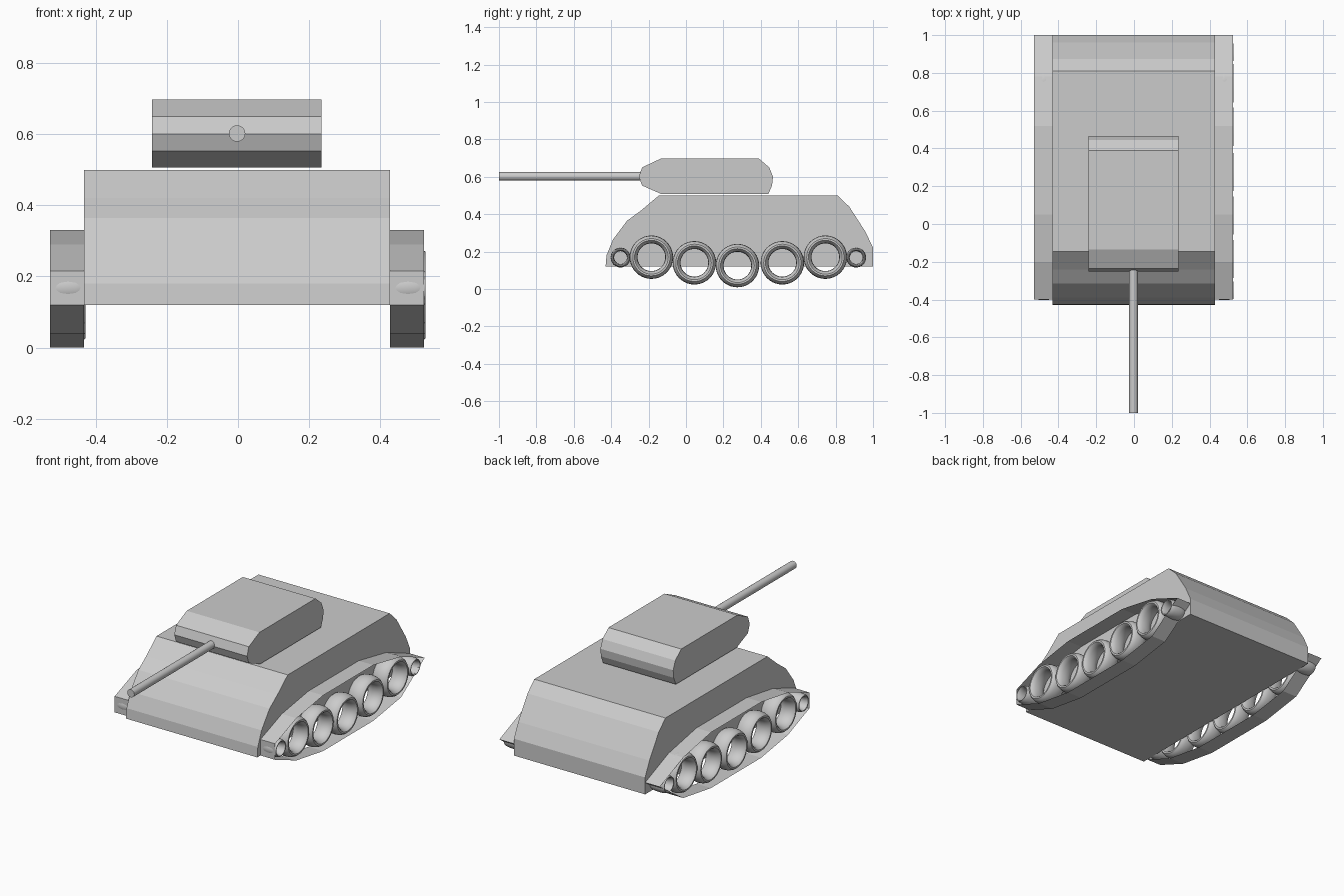
import bpy
import bmesh
import math
from mathutils import Matrix

cube = bpy.data.objects.get("Cube")
if cube:
    bpy.data.objects.remove(cube, do_unlink=True)

SHIFT = -0.0025  # slight sideways offset of the body


def make_object(name, bm):
    bmesh.ops.recalc_face_normals(bm, faces=bm.faces)
    mesh = bpy.data.meshes.new(name)
    bm.to_mesh(mesh)
    bm.free()
    obj = bpy.data.objects.new(name, mesh)
    bpy.context.collection.objects.link(obj)
    return obj


def extrude_profile(name, profile, x_min, x_max, capped=True):
    """Sweep a closed (y, z) outline along x."""
    bm = bmesh.new()
    near = [bm.verts.new((x_min, y, z)) for y, z in profile]
    far = [bm.verts.new((x_max, y, z)) for y, z in profile]
    count = len(profile)
    for i in range(count):
        j = (i + 1) % count
        bm.faces.new((near[i], near[j], far[j], far[i]))
    if capped:
        bm.faces.new(near)
        bm.faces.new(far)
    return make_object(name, bm)


def add_wheel(name, x, y, z, outer, inner):
    """Ring with an elliptical section as wide as the track."""
    minor = (outer - inner) / 2
    bpy.ops.mesh.primitive_torus_add(
        major_radius=(outer + inner) / 2, minor_radius=minor,
        major_segments=40, minor_segments=14)
    wheel = bpy.context.object
    wheel.name = name
    wheel.data.transform(Matrix.Diagonal((1, 1, 0.05 / minor, 1)))
    wheel.data.transform(Matrix.Rotation(math.pi / 2, 4, "Y"))
    wheel.location = (x, y, z)
    bpy.ops.object.shade_smooth_by_angle()


# Hull and turret
hull = [(-0.43, 0.12), (-0.425, 0.18), (-0.39, 0.265), (-0.315, 0.365),
        (-0.24, 0.42), (-0.145, 0.5), (0.81, 0.5), (0.873, 0.44),
        (0.96, 0.305), (1.0, 0.22), (1.0, 0.12)]
extrude_profile("hull", hull, SHIFT - 0.43, SHIFT + 0.43)

turret = [(-0.252, 0.6), (-0.235, 0.65), (-0.135, 0.697), (0.39, 0.697),
          (0.445, 0.65), (0.465, 0.6), (0.46, 0.553), (0.44, 0.507),
          (-0.13, 0.507), (-0.235, 0.553)]
extrude_profile("turret", turret, SHIFT - 0.239, SHIFT + 0.238)

# Gun barrel
bpy.ops.mesh.primitive_cylinder_add(
    vertices=24, radius=0.023, depth=0.8,
    location=(SHIFT, -0.6, 0.602), rotation=(math.pi / 2, 0, 0))
bpy.context.object.name = "gun_barrel"
bpy.ops.object.shade_smooth_by_angle()

# Tracks are open sheet bands with rings running inside
track = [(-0.4, 0.12), (-0.4, 0.215), (-0.2, 0.29), (0.05, 0.33),
         (0.52, 0.33), (0.78, 0.28), (1.0, 0.19), (0.78, 0.04),
         (0.52, 0.0), (0.05, 0.0), (-0.2, 0.04)]
road_wheels = [(-0.185, 0.17), (0.045, 0.14), (0.275, 0.125),
               (0.515, 0.14), (0.745, 0.17)]

for side, sign in (("left", 1), ("right", -1)):
    edges = sorted((SHIFT + sign * 0.43, SHIFT + sign * 0.526))
    extrude_profile(side + "_track", track, *edges, capped=False)
    x = sign * 0.478
    for number, (y, z) in enumerate(road_wheels, 1):
        add_wheel(f"{side}_road_wheel_{number}", x, y, z, 0.116, 0.074)
    add_wheel(side + "_front_idler", x, -0.35, 0.168, 0.053, 0.034)
    add_wheel(side + "_rear_sprocket", x, 0.91, 0.168, 0.053, 0.034)
